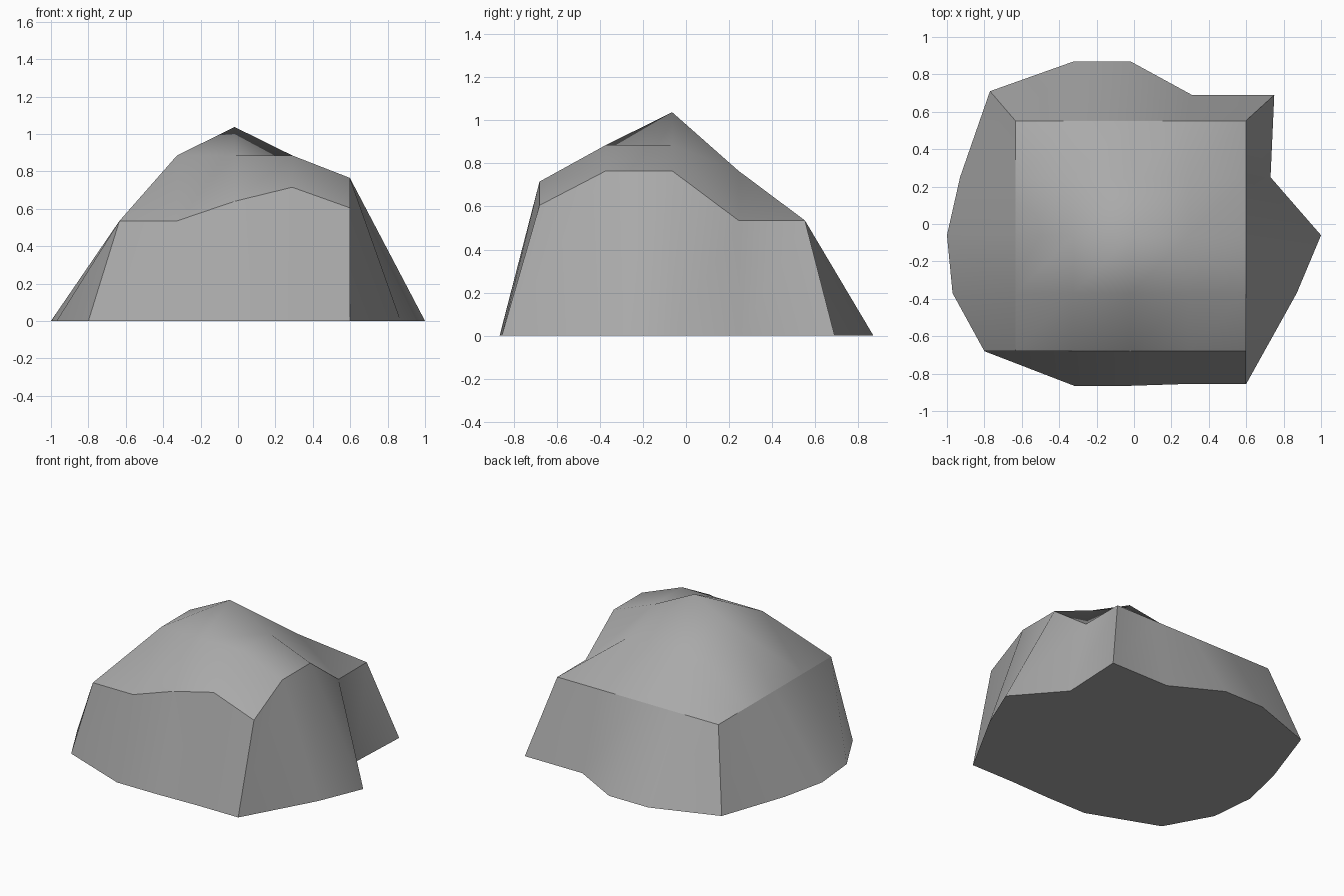
import bpy
import bmesh

cube = bpy.data.objects.get("Cube")
if cube:
    bpy.data.objects.remove(cube, do_unlink=True)

# Stone material
stone = bpy.data.materials.new("stone_grey")
stone.use_nodes = True
stone.diffuse_color = (0.4, 0.4, 0.4, 1)
stone.node_tree.nodes["Principled BSDF"].inputs["Base Color"].default_value = (0.4, 0.4, 0.4, 1)

# Crown heights on a square grid, rows from front to back
STEP, X0, Y0 = 0.308, -0.634, -0.68
heights = [
    (0.535, 0.535, 0.64, 0.715, 0.605),
    (0.535, 0.885, 0.885, 0.885, 0.765),
    (0.535, 0.885, 1.037, 0.885, 0.765),
    (0.535, 0.765, 0.765, 0.765, 0.535),
    (0.535, 0.535, 0.535, 0.535, 0.535),
]
# Ground outline, counter-clockwise from the front corner at -x
outline = [
    (-0.8, -0.68), (-0.32, -0.865), (-0.02, -0.865), (0.29, -0.855),
    (0.6, -0.855), (0.87, -0.37), (1.0, -0.06), (0.73, 0.25),
    (0.75, 0.69), (0.31, 0.69), (-0.02, 0.87), (-0.32, 0.87),
    (-0.77, 0.71), (-0.93, 0.25), (-1.0, -0.06), (-0.97, -0.37),
]

bm = bmesh.new()
grid = [[bm.verts.new((X0 + i * STEP, Y0 + j * STEP, z)) for i, z in enumerate(row)]
        for j, row in enumerate(heights)]
n = len(grid) - 1

# Domed crown
for j in range(n):
    for i in range(n):
        bm.faces.new((grid[j][i], grid[j][i + 1], grid[j + 1][i + 1], grid[j + 1][i]))

# Flared walls from the crown rim down to the ground
rim = ([grid[0][k] for k in range(n)] + [grid[k][n] for k in range(n)]
       + [grid[n][n - k] for k in range(n)] + [grid[n - k][0] for k in range(n)])
foot = [bm.verts.new((x, y, 0)) for x, y in outline]
count = len(rim)
for k in range(count):
    m = (k + 1) % count
    bm.faces.new((foot[k], foot[m], rim[m], rim[k]))

# Flat underside
bm.faces.new(list(reversed(foot)))

# Smooth surfaces with crisp rim, corners and ground edge
for face in bm.faces:
    face.smooth = True
for k in range(count):
    m = (k + 1) % count
    bm.edges.get((rim[k], rim[m])).smooth = False
    bm.edges.get((foot[k], foot[m])).smooth = False
    if k % n == 0:
        bm.edges.get((rim[k], foot[k])).smooth = False

mesh = bpy.data.meshes.new("boulder")
bm.to_mesh(mesh)
bm.free()
mesh.materials.append(stone)
boulder = bpy.data.objects.new("boulder", mesh)
bpy.context.collection.objects.link(boulder)
